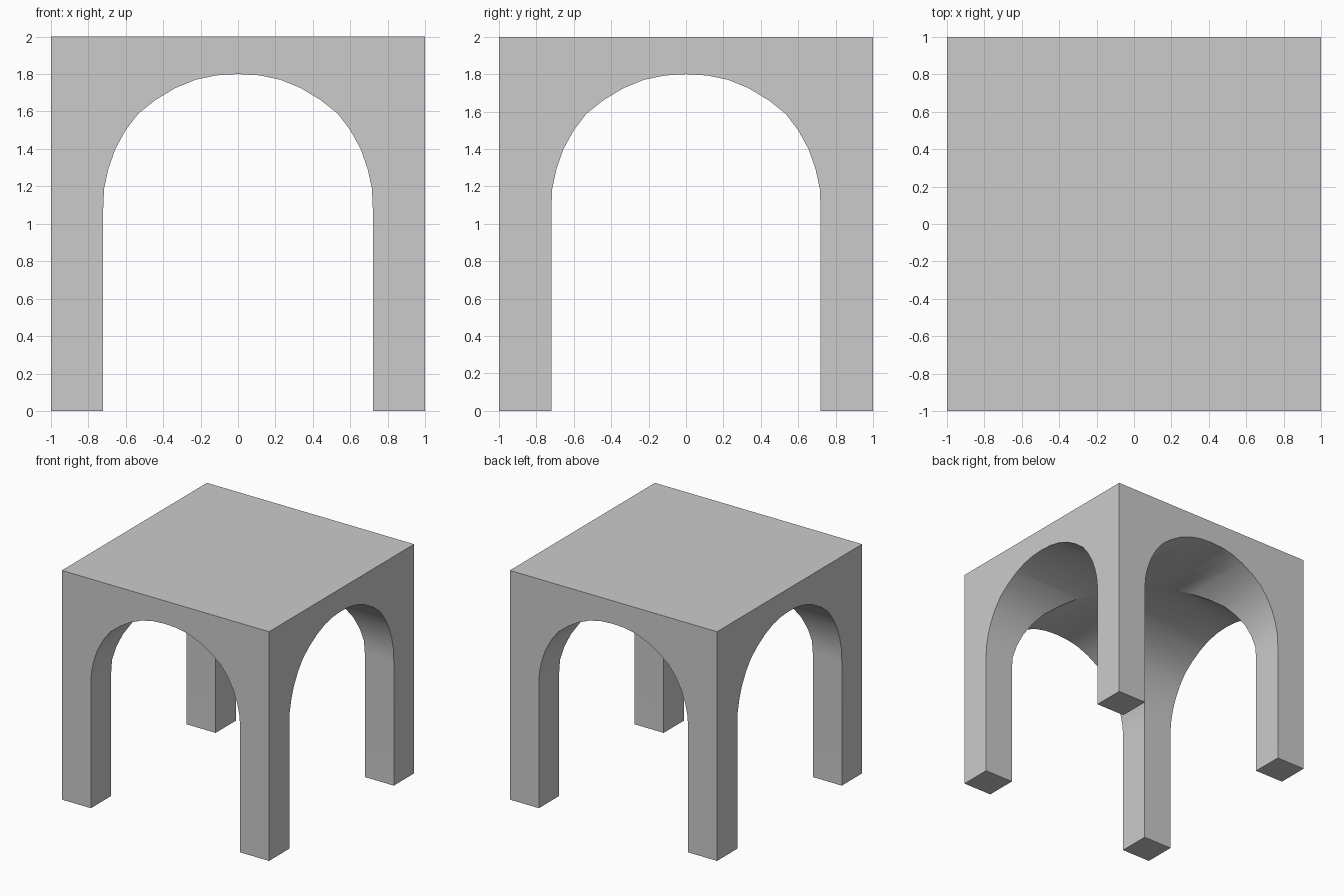
import bpy, bmesh, math

if "Cube" in bpy.data.objects:
    bpy.data.objects.remove(bpy.data.objects["Cube"])

# Half profile of the arched opening: offset from centre, height
HALF = [(0.72, -0.2), (0.72, 1.08), (0.715, 1.19), (0.692, 1.295), (0.655, 1.4),
        (0.6, 1.5), (0.533, 1.588), (0.44, 1.662), (0.335, 1.725), (0.225, 1.77),
        (0.115, 1.793), (0.0, 1.8)]
PROFILE = HALF + [(-x, z) for x, z in reversed(HALF[:-1])]


def arch_cutter(name, angle):
    """Arched tunnel running along y, turned about z."""
    bm = bmesh.new()
    face = bm.faces.new([bm.verts.new((x, -1.5, z)) for x, z in PROFILE])
    ext = bmesh.ops.extrude_face_region(bm, geom=[face])
    bmesh.ops.translate(bm, vec=(0, 3, 0),
                        verts=[v for v in ext["geom"] if isinstance(v, bmesh.types.BMVert)])
    bmesh.ops.recalc_face_normals(bm, faces=bm.faces)
    mesh = bpy.data.meshes.new(name)
    bm.to_mesh(mesh)
    bm.free()
    ob = bpy.data.objects.new(name, mesh)
    ob.rotation_euler.z = angle
    ob.hide_render = True
    bpy.context.collection.objects.link(ob)
    return ob


# Solid block
bpy.ops.mesh.primitive_cube_add(size=2, location=(0, 0, 1))
table = bpy.context.object
table.name = "arched_table"

# Two crossing tunnels leave four legs under a groin-vaulted top
cutters = [arch_cutter("front_tunnel", 0), arch_cutter("side_tunnel", math.pi / 2)]
bpy.context.view_layer.update()
for cutter in cutters:
    mod = table.modifiers.new(cutter.name, "BOOLEAN")
    mod.operation = "DIFFERENCE"
    mod.solver = "EXACT"
    mod.object = cutter
    bpy.ops.object.modifier_apply(modifier=mod.name)
for cutter in cutters:
    bpy.data.objects.remove(cutter, do_unlink=True)

# Smooth vaults, crisp outer edges
bpy.ops.object.shade_smooth_by_angle(angle=math.radians(30))
